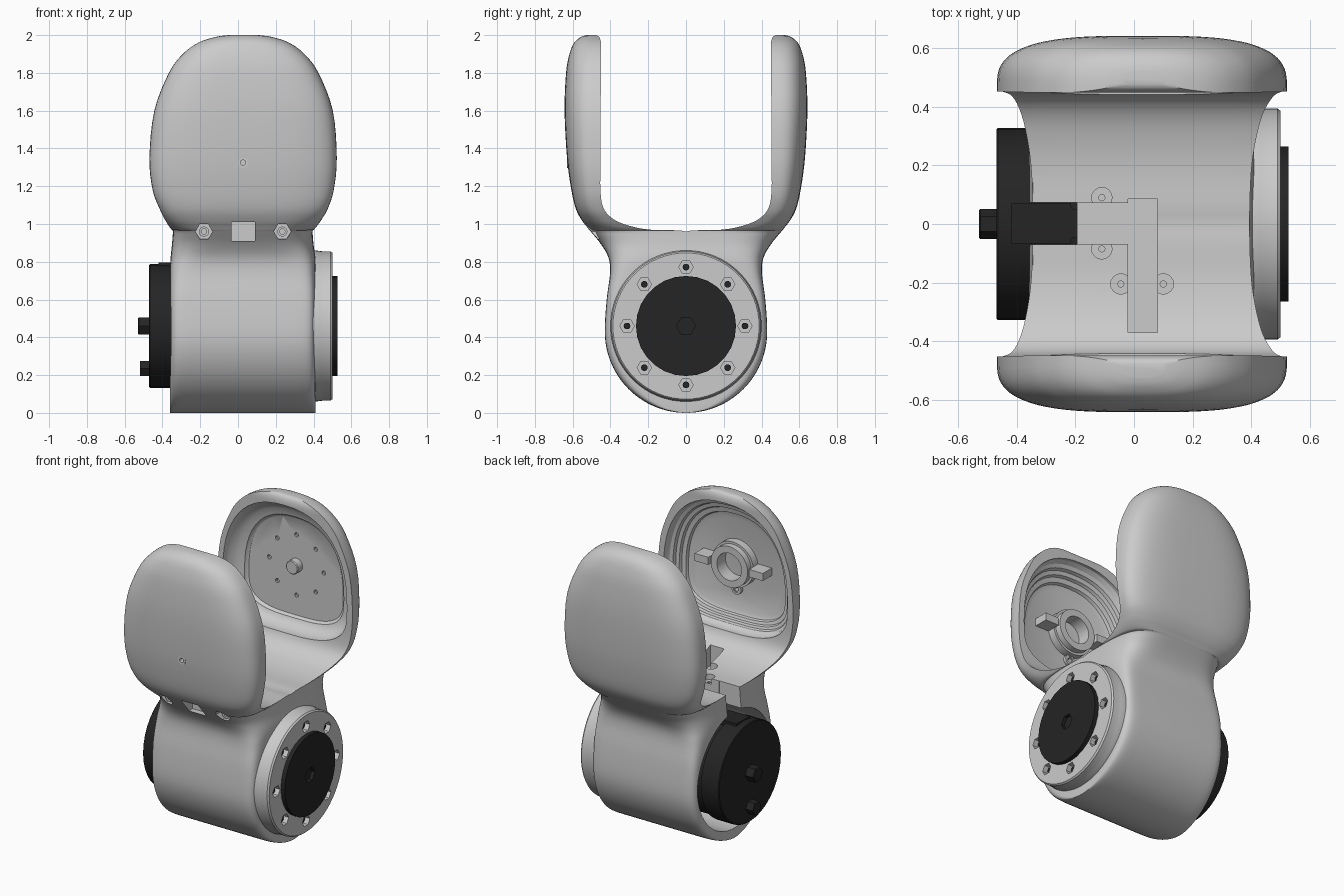
import bpy, bmesh
from math import sin, cos, pi, radians

if "Cube" in bpy.data.objects:
    bpy.data.objects.remove(bpy.data.objects["Cube"])

black = bpy.data.materials.new("black_plastic")
black.diffuse_color = (0.018, 0.018, 0.018, 1)
black.use_nodes = True
black.node_tree.nodes["Principled BSDF"].inputs["Base Color"].default_value = black.diffuse_color


def finish(bm, name, mat=None, angle=32):
    bmesh.ops.remove_doubles(bm, verts=bm.verts, dist=1e-5)
    bmesh.ops.recalc_face_normals(bm, faces=bm.faces)
    me = bpy.data.meshes.new(name)
    bm.to_mesh(me)
    bm.free()
    ob = bpy.data.objects.new(name, me)
    bpy.context.collection.objects.link(ob)
    if mat:
        me.materials.append(mat)
    smooth(ob, angle)
    return ob


def smooth(ob, angle=32):
    bpy.ops.object.select_all(action='DESELECT')
    bpy.context.view_layer.objects.active = ob
    ob.select_set(True)
    bpy.ops.object.shade_smooth_by_angle(angle=radians(angle))


def loft(bm, rings, closed=False):
    vs = [[bm.verts.new(p) for p in r] for r in rings]
    n = len(vs[0])
    pairs = list(zip(vs, vs[1:])) + ([(vs[-1], vs[0])] if closed else [])
    for a, b in pairs:
        for i in range(n):
            j = (i + 1) % n
            bm.faces.new((a[i], a[j], b[j], b[i]))
    if not closed:
        bm.faces.new(vs[0])
        bm.faces.new(vs[-1])


def turn(bm, axis, u, v, profile, n=32, closed=False):
    """Turned part about an axis; profile is (radius, position along axis)."""
    rings = []
    for r, h in profile:
        ring = []
        for i in range(n):
            a = 2 * pi * i / n
            p, q = u + r * cos(a), v + r * sin(a)
            ring.append({'x': (h, p, q), 'y': (p, h, q), 'z': (p, q, h)}[axis])
        rings.append(ring)
    loft(bm, rings, closed)


def rod(bm, axis, u, v, r, h0, h1, n=20):
    turn(bm, axis, u, v, [(r, h0), (r, h1)], n)


def box(bm, x0, x1, y0, y1, z0, z1):
    loft(bm, [[(x0, y0, z), (x1, y0, z), (x1, y1, z), (x0, y1, z)] for z in (z0, z1)])


def cut(ob, bm):
    cutter = finish(bm, "cutter")
    cutter.hide_render = True
    m = ob.modifiers.new("cut", 'BOOLEAN')
    m.operation, m.solver, m.object = 'DIFFERENCE', 'EXACT', cutter
    bpy.ops.object.select_all(action='DESELECT')
    bpy.context.view_layer.objects.active = ob
    ob.select_set(True)
    bpy.ops.object.modifier_apply(modifier=m.name)
    bpy.data.objects.remove(cutter)


def spow(c, n):
    return (1 if c >= 0 else -1) * abs(c) ** (2 / n)


# Housing: horizontal slices z, x_left, x_right, y_inner, y_outer, squareness
# (the first slice is a phantom that keeps the underside round)
keys = [(.43 + .43 * sin(radians(a)), -.36, .41, 0, .43 * cos(radians(a)), 14)
        for a in range(-105, 1, 15)]
keys += [(.60, -.36, .41, 0, .42, 14), (.74, -.36, .41, 0, .402, 10),
         (.82, -.357, .41, 0, .41, 6.5), (.89, -.35, .40, 0, .448, 4.8),
         (.96, -.345, .395, 0, .505, 4.4), (.968, -.35, .40, .17, .512, 4.3),
         (.985, -.363, .415, .28, .525, 4.1),
         (1.02, -.385, .44, .375, .552, 3.8), (1.08, -.415, .475, .435, .583, 3.6),
         (1.18, -.452, .507, .453, .607, 3.5), (1.35, -.469, .523, .452, .63, 3.5),
         (1.60, -.443, .502, .452, .643, 3.4), (1.80, -.366, .426, .45, .635, 3.2),
         (1.90, -.292, .352, .45, .617, 3), (1.96, -.21, .27, .45, .592, 2.8),
         (1.99, -.12, .18, .46, .556, 2.6), (2.0, -.05, .11, .475, .525, 2.3)]
rows, STEPS = [], 4
for k in range(1, len(keys) - 1):
    a, b, c, d = (keys[min(len(keys) - 1, k + o)] for o in (-1, 0, 1, 2))
    for s in range(STEPS):
        t = s / STEPS
        rows.append([.5 * (2*q + (r-p)*t + (2*p-5*q+4*r-w)*t*t + (3*q-p-3*r+w)*t**3)
                     for p, q, r, w in zip(a, b, c, d)])
rows.append(list(keys[-1]))
saddle = STEPS * ([k[0] for k in keys].index(.96) - 1)

N, M = 40, 8
bm = bmesh.new()
for side in (1, -1):
    rings = []
    for i, (z, xl, xr, yi, yo, n) in enumerate(rows):
        yi = 0 if i <= saddle else max(yi, 0)
        xc, hx = (xl + xr) / 2, (xr - xl) / 2
        ring = []
        for j in range(N + 1):
            a = pi * j / N
            sy = 0 if j in (0, N) else spow(sin(a), n)
            ring.append((xc + hx * spow(cos(a), n), side * (yi + (yo - yi) * sy), z))
        ring += [(xl + (xr - xl) * j / M, side * yi, z) for j in range(1, M)]
        rings.append([bm.verts.new(p) for p in ring])
    for i in range(len(rings) - 1):
        a, b = rings[i], rings[i + 1]
        for j in range(N + M if i >= saddle else N):
            k = (j + 1) % (N + M)
            bm.faces.new((a[j], a[k], b[k], b[j]))
    bm.faces.new(rings[-1])
bmesh.ops.remove_doubles(bm, verts=bm.verts, dist=1e-5)
bmesh.ops.dissolve_degenerate(bm, edges=bm.edges, dist=1e-5)
housing = finish(bm, "yoke_housing")


def bowl(bm, side, steps):
    rings = []
    for s, y in steps:
        ring = []
        for i in range(56):
            a = 2 * pi * i / 56
            up = sin(a) >= 0
            n = 2.35 if up else 3.2
            ring.append((.027 + .455 * s * spow(cos(a), n), side * y,
                         1.38 + (.56 if up else .28) * s * spow(sin(a), n)))
        rings.append(ring)
    loft(bm, rings)


# First cuts: barrel bore, hollow arms, front pockets, cable channel
bm = bmesh.new()
rod(bm, 'x', 0, .45, .385, -.6, .37, 64)
bowl(bm, 1, [(1, .40), (1, .47), (.975, .495), (.93, .52), (.88, .54), (.80, .55),
             (.785, .562), (.76, .57)])
bowl(bm, -1, [(1, .40), (1, .47), (.97, .495), (.93, .505), (.915, .525), (.87, .532),
              (.855, .55), (.80, .557), (.785, .575), (.72, .585)])
for x in (-.18, .235):
    rod(bm, 'y', x, .96, .045, -.75, -.44, 6)
box(bm, -.035, .09, -.75, -.425, .91, 1.01)
box(bm, -.02, .08, -.37, .085, .88, 1.08)
for x, y in ((-.11, .09), (-.11, -.085), (-.045, -.205), (.1, -.205)):
    rod(bm, 'z', x, y, .011, .885, 1.08, 8)
cut(housing, bm)

# Second cuts: side arm of the channel, bolt circle, front screw hole
bm = bmesh.new()
box(bm, -.5, .03, -.068, .072, .88, 1.08)
for i in range(8):
    a = i * pi / 4
    rod(bm, 'y', .03 + .2 * cos(a), 1.5 + .2 * sin(a), .014, .54, .59, 10)
rod(bm, 'y', .027, 1.325, .022, -.75, -.5, 16)
cut(housing, bm)

# Third cuts: connector notch and screw pads
bm = bmesh.new()
box(bm, -.5, -.195, -.07, .074, .7, 1.08)
for x, y in ((-.11, .09), (-.11, -.085), (-.045, -.205), (.1, -.205)):
    rod(bm, 'z', x, y, .035, .93, 1.08, 16)
cut(housing, bm)
smooth(housing)

# Front pocket screws
bm = bmesh.new()
for x in (-.18, .235):
    turn(bm, 'y', x, .96, [(.027, -.43), (.027, -.465), (.014, -.465), (.014, -.43)], 12, True)
turn(bm, 'y', .027, 1.325, [(.028, -.57), (.028, -.63), (.014, -.63), (.014, -.57)], 16, True)
finish(bm, "front_screws")

# Bearing seat and tabs inside the front arm
bm = bmesh.new()
turn(bm, 'y', .03, 1.5, [(.15, -.595), (.15, -.535), (.135, -.535), (.135, -.495),
                         (.09, -.495), (.09, -.595)], 40, True)
for s in (-1, 1):
    x = .03 + s * .2
    box(bm, x - .05, x + .05, -.595, -.49, 1.475, 1.525)
turn(bm, 'y', .027, 1.325, [(.035, -.595), (.035, -.565), (.02, -.565), (.02, -.595)], 16, True)
finish(bm, "bearing_seat")

# Pivot pin inside the back arm
bm = bmesh.new()
turn(bm, 'y', .03, 1.5, [(.045, .58), (.045, .525), (.04, .52)], 24)
finish(bm, "pivot_pin")

# Bolted flange on the right end
bm = bmesh.new()
turn(bm, 'x', 0, .46, [(.40, .375), (.40, .41), (.397, .435),
                       (.395, .45), (.395, .49), (.387, .50)], 64)
flange = finish(bm, "end_flange")
bm, studs = bmesh.new(), bmesh.new()
for i in range(8):
    y, z = .312 * cos(i * pi / 4), .46 + .312 * sin(i * pi / 4)
    rod(bm, 'x', y, z, .038, .465, .6, 6)
    rod(studs, 'x', y, z, .018, .45, .478, 10)
cut(flange, bm)
smooth(flange)
finish(studs, "flange_bolts", black)

# Black output disc with hexagonal socket
bm = bmesh.new()
turn(bm, 'x', 0, .46, [(.265, .48), (.265, .528)], 28)
disc = finish(bm, "output_disc", black)
bm = bmesh.new()
rod(bm, 'x', 0, .46, .05, .505, .6, 6)
cut(disc, bm)
smooth(disc)

# Black motor, its two hexagonal studs and the top connector
bm = bmesh.new()
turn(bm, 'x', 0, .46, [(.31, .34), (.31, -.34), (.328, -.34), (.328, -.465), (.323, -.47)], 36)
finish(bm, "motor", black)
bm = bmesh.new()
turn(bm, 'x', 0, .46, [(.052, -.46), (.052, -.525), (.046, -.53)], 6)
turn(bm, 'x', 0, .235, [(.045, -.46), (.045, -.52)], 6)
finish(bm, "motor_studs", black)
bm = bmesh.new()
box(bm, -.42, -.195, -.066, .07, .70, .795)
bmesh.ops.bevel(bm, geom=[e for e in bm.edges if abs(e.verts[0].co.z - e.verts[1].co.z) > .05
                          and e.verts[0].co.x > -.3],
                offset=.02, segments=3, affect='EDGES')
finish(bm, "cable_connector", black)
